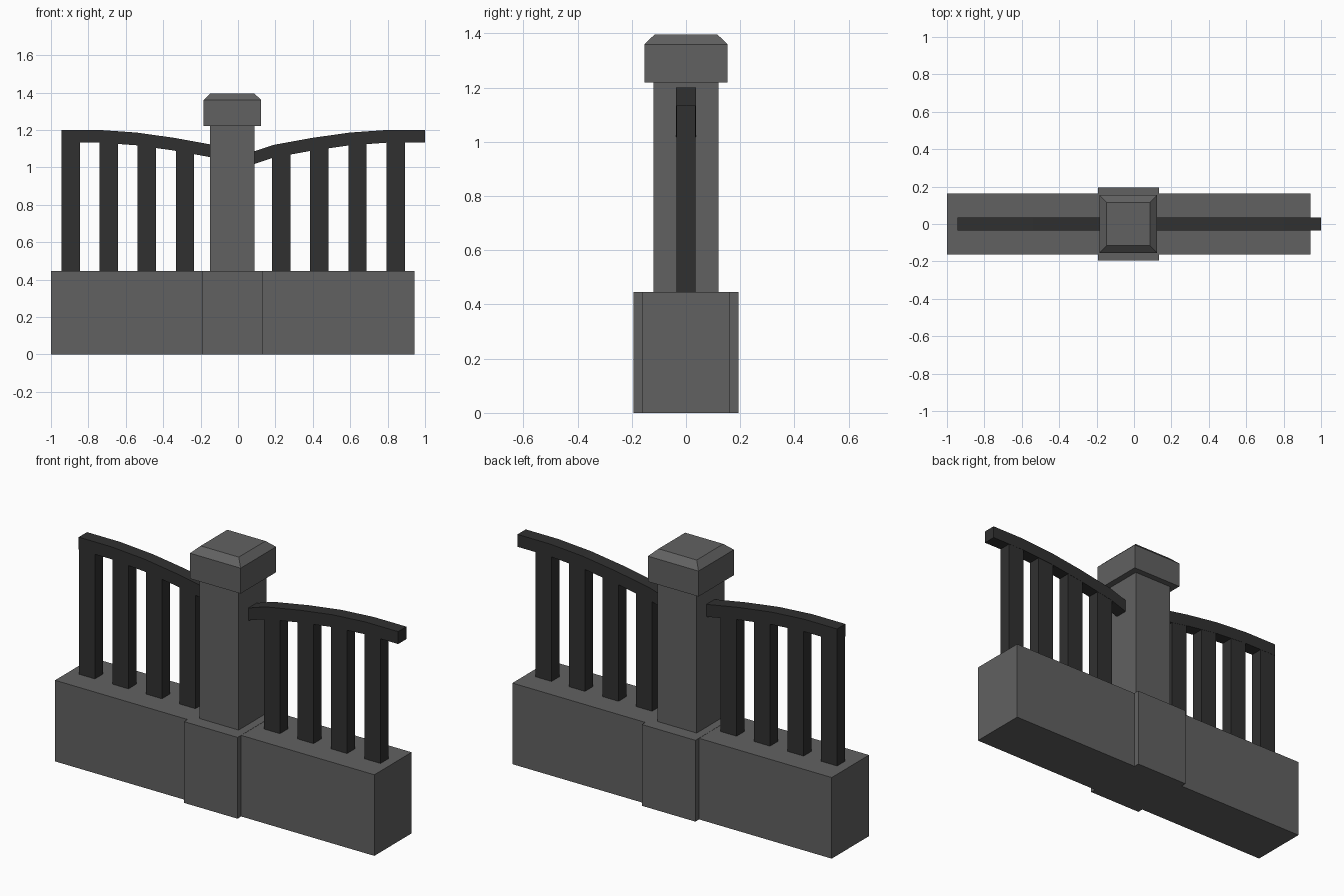
import bpy, bmesh

if "Cube" in bpy.data.objects:
    bpy.data.objects.remove(bpy.data.objects["Cube"])


def material(name, v):
    m = bpy.data.materials.new(name)
    m.diffuse_color = (v, v, v, 1)
    m.use_nodes = True
    m.node_tree.nodes["Principled BSDF"].inputs["Base Color"].default_value = m.diffuse_color
    return m


stone = material("stone", 0.12)
iron = material("iron", 0.03)


def add_object(name, bm, mat):
    bmesh.ops.recalc_face_normals(bm, faces=bm.faces)
    mesh = bpy.data.meshes.new(name)
    bm.to_mesh(mesh)
    bm.free()
    mesh.materials.append(mat)
    obj = bpy.data.objects.new(name, mesh)
    bpy.context.collection.objects.link(obj)
    return obj


def box(name, x0, x1, y0, y1, z0, z1, mat, top_inset=0):
    """Box between two corners, optionally tapering towards the top."""
    bm = bmesh.new()
    bmesh.ops.create_cube(bm, size=1)
    for v in bm.verts:
        t = top_inset if v.co.z > 0 else 0
        v.co.x = x1 - t if v.co.x > 0 else x0 + t
        v.co.y = y1 - t if v.co.y > 0 else y0 + t
        v.co.z = z1 if v.co.z > 0 else z0
    return add_object(name, bm, mat)


def cap(name, cx, half, levels, mat):
    """Square stone cap from (inset, z) levels."""
    bm = bmesh.new()
    rings = []
    for inset, z in levels:
        h = half - inset
        rings.append([bm.verts.new((cx + sx * h, sy * h, z))
                      for sx, sy in ((-1, -1), (1, -1), (1, 1), (-1, 1))])
    for a, b in zip(rings, rings[1:]):
        for i in range(4):
            j = (i + 1) % 4
            bm.faces.new((a[i], a[j], b[j], b[i]))
    bm.faces.new(rings[0][::-1])
    bm.faces.new(rings[-1])
    return add_object(name, bm, mat)


# Stone wall, pier and post
box("base_wall", -1, 0.943, -0.162, 0.162, 0, 0.446, stone)
box("pier_base", -0.193, 0.133, -0.194, 0.194, 0, 0.447, stone)
box("post", -0.149, 0.088, -0.12, 0.12, 0.44, 1.23, stone)
cap("post_cap", -0.03, 0.154, [(0, 1.22), (0, 1.36), (0.038, 1.396)], stone)

# Curved handrails: (distance from outer end, top height)
RAIL = [(0, 1.2), (0.2, 1.2), (0.4, 1.186), (0.6, 1.158), (0.81, 1.12), (0.925, 1.082)]
THICK, HALF = 0.068, 0.036


def handrail(name, x_end, direction):
    bm = bmesh.new()
    top = [(x_end + direction * u, z) for u, z in RAIL]
    outline = top + [(x, z - THICK) for x, z in reversed(top)]
    front, back = [[bm.verts.new((x, y, z)) for x, z in outline] for y in (-HALF, HALF)]
    n = len(outline)
    for i in range(n):
        j = (i + 1) % n
        bm.faces.new((front[i], front[j], back[j], back[i]))
    for side in (front, back):
        for i in range(len(top) - 1):
            bm.faces.new((side[i], side[i + 1], side[n - 2 - i], side[n - 1 - i]))
    return add_object(name, bm, iron)


def rail_height(u):
    for (u0, z0), (u1, z1) in zip(RAIL, RAIL[1:]):
        if u <= u1:
            return z0 + (z1 - z0) * (u - u0) / (u1 - u0)
    return RAIL[-1][1]


handrail("left_handrail", -0.944, 1)
handrail("right_handrail", 1.0, -1)

# Balusters, tops buried in the rail
for side, start, end, d in (("left", -0.944, -0.944, 1), ("right", 0.182, 1.0, -1)):
    for i in range(4):
        x0 = start + i * 0.204
        u = abs(x0 + 0.049 - end)
        box(f"{side}_baluster_{i + 1}", x0, x0 + 0.098, -0.035, 0.035,
            0.44, rail_height(u) - 0.04, iron)
